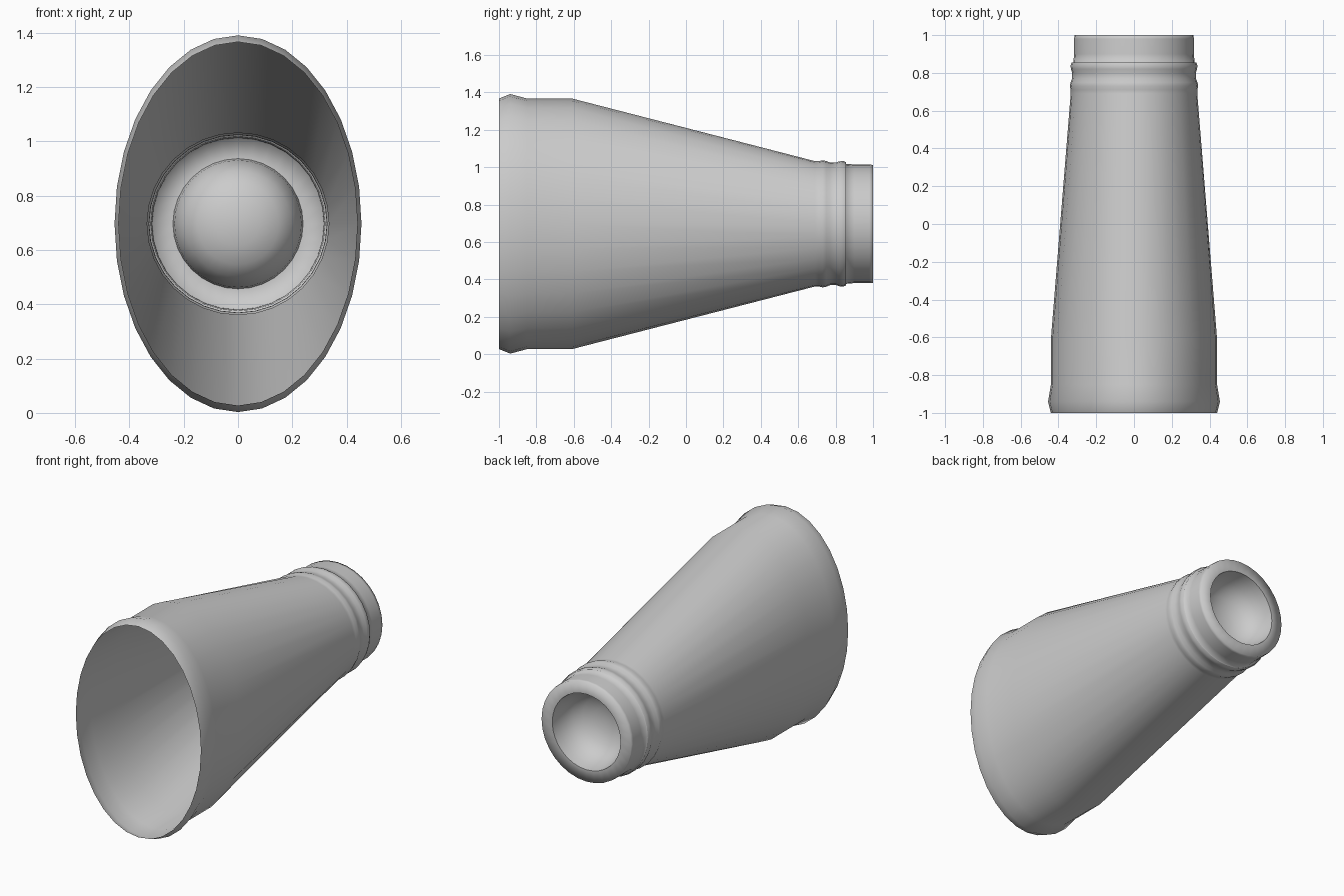
import bpy, bmesh, math

if "Cube" in bpy.data.objects:
    bpy.data.objects.remove(bpy.data.objects["Cube"])

SEG = 32
CZ = 0.697  # height of the horn axis


def loft(name, profile):
    """Skin elliptical rings (y, half width, half height) along the y axis."""
    bm = bmesh.new()
    rings = []
    for y, rx, rz in profile:
        if rx == 0:
            rings.append([bm.verts.new((0, y, CZ))])
            continue
        rings.append([bm.verts.new((rx * math.sin(2 * math.pi * i / SEG), y,
                                    CZ + rz * math.cos(2 * math.pi * i / SEG)))
                      for i in range(SEG)])
    for a, b in zip(rings, rings[1:]):
        for i in range(SEG):
            j = (i + 1) % SEG
            if len(b) == 1:
                f = bm.faces.new((a[i], a[j], b[0]))
            else:
                f = bm.faces.new((a[i], a[j], b[j], b[i]))
            f.smooth = True
    me = bpy.data.meshes.new(name)
    bm.to_mesh(me)
    bm.free()
    ob = bpy.data.objects.new(name, me)
    bpy.context.collection.objects.link(ob)
    return ob


def rounds(pairs):
    return [(y, r, r) for y, r in pairs]


# Flared oval mouth tapering to a round neck with two raised ribs
mouth = [(-1, .44, .67), (-.94, .455, .694), (-.85, .44, .67), (-.61, .44, .67)]
neck = rounds([(.69, .335), (.71, .335), (.73, .34), (.75, .336), (.77, .328),
               (.80, .327), (.82, .334), (.84, .336), (.855, .33)])
loft("horn_body", mouth + neck)

# Straight end collar, closed at the back by a flat rim
loft("end_collar", rounds([(.85, .33), (.855, .321), (.90, .317), (.98, .317),
                           (1, .315), (1, .24)]))

# Concave cup set into the rim
loft("mouthpiece_cup", rounds([(1, .24), (.95, .234), (.90, .217), (.86, .195),
                               (.82, .15), (.795, .08), (.785, 0)]))
